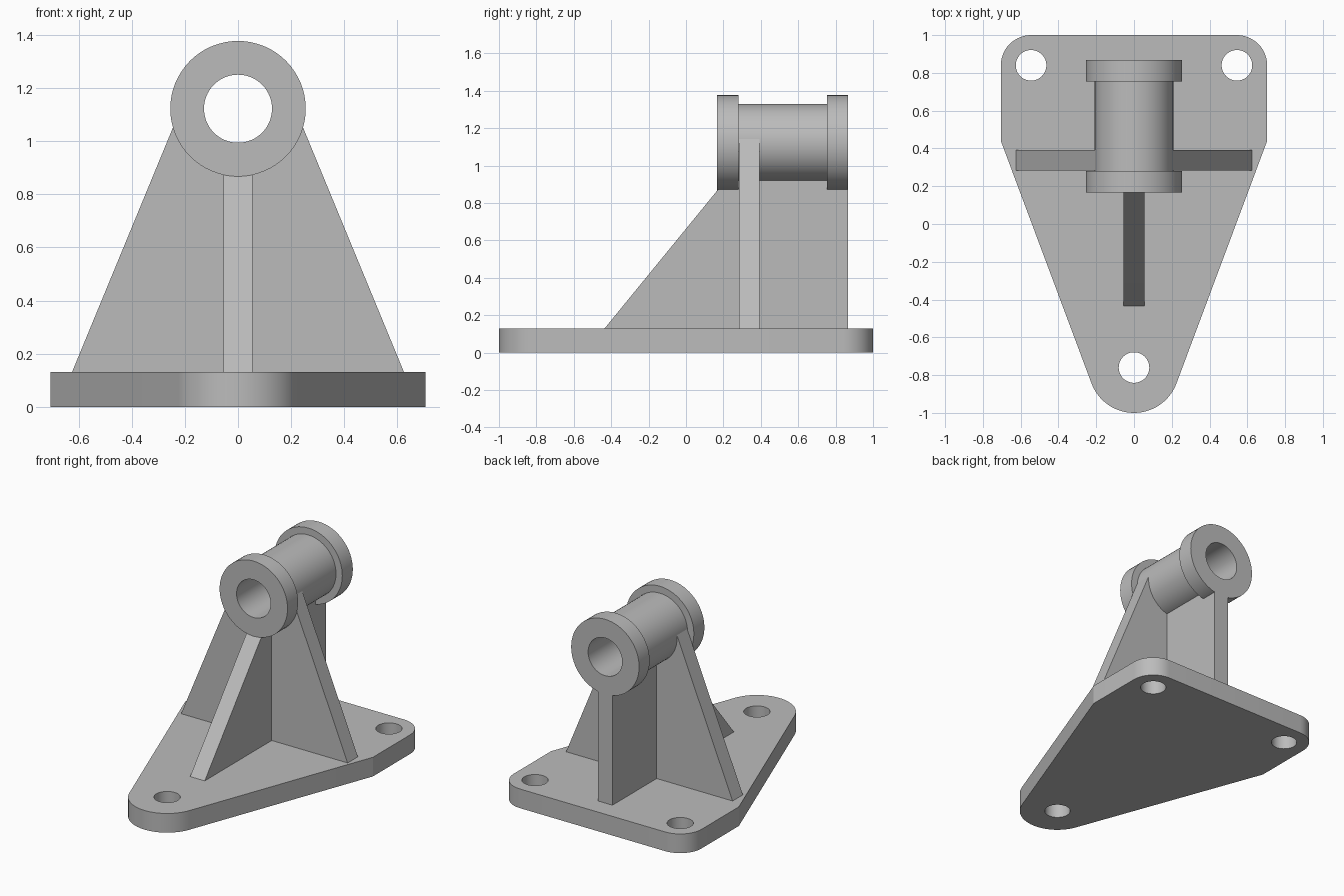
import bpy
import bmesh
from math import sin, cos, pi, radians, atan2, acos, hypot
from mathutils import Vector

old = bpy.data.objects.get("Cube")
if old:
    bpy.data.objects.remove(old, do_unlink=True)

grey = bpy.data.materials.new("cast grey")
grey.use_nodes = True
grey.diffuse_color = (0.5, 0.5, 0.5, 1)
grey.node_tree.nodes["Principled BSDF"].inputs["Base Color"].default_value = (0.5, 0.5, 0.5, 1)


def arc(cx, cy, r, start, end, steps):
    angles = [radians(start + (end - start) * i / steps) for i in range(steps + 1)]
    return [(cx + r * cos(a), cy + r * sin(a)) for a in angles]


def circle(cx, cy, r, steps=48):
    return arc(cx, cy, r, 0, 360, steps)[:-1]


def finish(name, bm):
    bmesh.ops.recalc_face_normals(bm, faces=bm.faces)
    mesh = bpy.data.meshes.new(name)
    bm.to_mesh(mesh)
    bm.free()
    mesh.materials.append(grey)
    obj = bpy.data.objects.new(name, mesh)
    bpy.context.collection.objects.link(obj)
    bpy.ops.object.select_all(action='DESELECT')
    obj.select_set(True)
    bpy.context.view_layer.objects.active = obj
    bpy.ops.object.shade_smooth_by_angle(angle=radians(12))


def slab(name, loops, place, depth):
    """Fill an outline (further loops are holes) and extrude it."""
    bm = bmesh.new()
    for loop in loops:
        verts = [bm.verts.new(place(u, v)) for u, v in loop]
        for a, b in zip(verts, verts[1:] + verts[:1]):
            bm.edges.new((a, b))
    bmesh.ops.triangle_fill(bm, edges=bm.edges[:], use_beauty=True)
    top = bmesh.ops.extrude_face_region(bm, geom=bm.faces[:])["geom"]
    moved = [g for g in top if isinstance(g, bmesh.types.BMVert)]
    bmesh.ops.translate(bm, verts=moved, vec=Vector(depth))
    finish(name, bm)


# Main dimensions
base_top = 0.13
half_width, shoulder_y = 0.705, 0.44
nose_y, nose_r = -0.76, 0.24
lug_x, lug_y, lug_r = 0.545, 0.84, 0.16
axis_z, bore_r, tube_r, collar_r = 1.122, 0.128, 0.208, 0.255
front_y, back_y, collar = 0.167, 0.867, 0.113

# Base plate: rounded back corners, sides tangent to a round nose, three bolt holes
dx, dy = half_width, shoulder_y - nose_y
tangent = math_angle = (atan2(dy, dx) - acos(nose_r / hypot(dx, dy))) * 180 / pi
outline = (arc(0, nose_y, nose_r, -180 - tangent, tangent - 0, 28)
           + [(half_width, shoulder_y)]
           + arc(lug_x, lug_y, lug_r, 0, 90, 14)
           + arc(-lug_x, lug_y, lug_r, 90, 180, 14)
           + [(-half_width, shoulder_y)])
holes = [circle(x, y, 0.081) for x, y in ((lug_x, lug_y), (-lug_x, lug_y), (0, nose_y))]
slab("base_plate", [outline] + holes, lambda u, v: (u, v, 0), (0, 0, base_top))

# Cross web: tapers up to the sides of the tube, hollowed clear of the bore
web = ([(-0.625, base_top), (0.625, base_top), (0.204, 1.15)]
       + arc(0, axis_z, 0.17, 0, -180, 24) + [(-0.204, 1.15)])
slab("cross_web", [web], lambda u, v: (u, 0.283, v), (0, 0.11, 0))

# Centre rib: sloped in front, upright at the back, let into the tube wall
rib = [(-0.435, base_top), (back_y, base_top), (back_y, 0.88), (0.82, 0.95),
       (0.22, 0.95), (0.178, 0.88), (front_y, 0.867)]
slab("centre_rib", [rib], lambda u, v: (-0.055, u, v), (0.11, 0, 0))

# Bearing tube: turned section with a collar at each end and a through bore
section = [(bore_r, front_y), (collar_r, front_y), (collar_r, front_y + collar),
           (tube_r, front_y + collar), (tube_r, back_y - collar),
           (collar_r, back_y - collar), (collar_r, back_y), (bore_r, back_y)]
bm = bmesh.new()
ring = [bm.verts.new((r, y, axis_z)) for r, y in section]
edges = [bm.edges.new(pair) for pair in zip(ring, ring[1:] + ring[:1])]
bmesh.ops.spin(bm, geom=ring + edges, cent=(0, 0, axis_z), axis=(0, 1, 0),
               angle=2 * pi, steps=64, use_merge=True)
bmesh.ops.remove_doubles(bm, verts=bm.verts, dist=0.0001)
finish("bearing_tube", bm)
